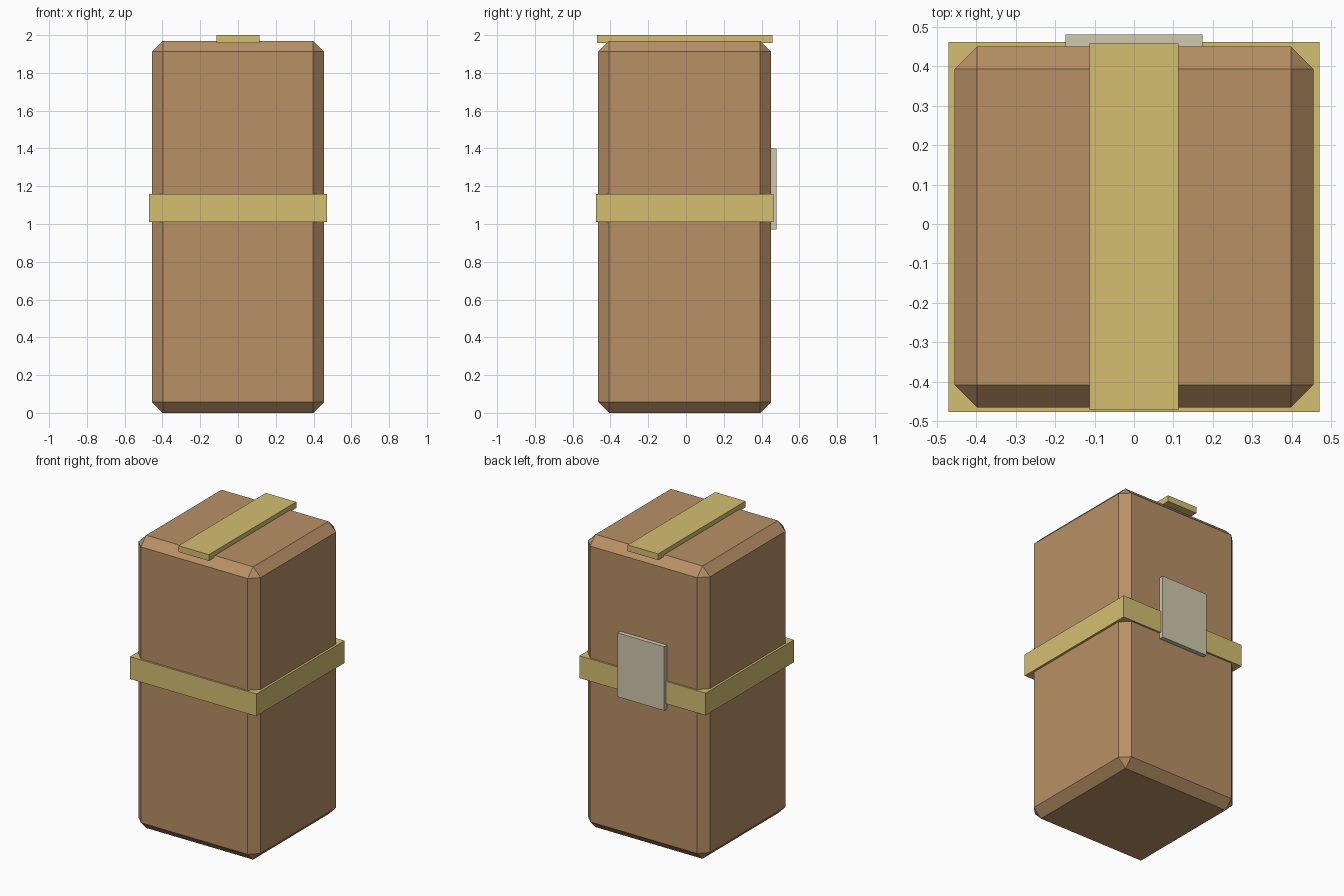
import bpy

cube = bpy.data.objects.get("Cube")
if cube:
    bpy.data.objects.remove(cube, do_unlink=True)


def material(name, colour):
    m = bpy.data.materials.new(name)
    m.use_nodes = True
    m.diffuse_color = (*colour, 1)
    m.node_tree.nodes["Principled BSDF"].inputs["Base Color"].default_value = (*colour, 1)
    return m


def box(name, low, high, mat, bevel=0):
    centre = [(a + b) / 2 for a, b in zip(low, high)]
    bpy.ops.mesh.primitive_cube_add(size=1, location=centre)
    ob = bpy.context.object
    ob.name = name
    ob.scale = [b - a for a, b in zip(low, high)]
    bpy.ops.object.transform_apply(location=False, rotation=False, scale=True)
    ob.data.materials.append(mat)
    if bevel:
        mod = ob.modifiers.new("chamfer", "BEVEL")
        mod.width = bevel
        mod.segments = 1
    return ob


cardboard = material("cardboard brown", (0.48, 0.28, 0.13))
tape = material("tape yellow", (0.66, 0.52, 0.165))
paper = material("label paper", (0.64, 0.58, 0.43))

# Chamfered carton
box("carton", (-0.455, -0.465, 0), (0.455, 0.45, 1.97), cardboard, 0.057)

# Tape around the middle and across the lid
box("tape_band", (-0.47, -0.477, 1.01), (0.47, 0.462, 1.16), tape)
box("lid_tape", (-0.113, -0.472, 1.958), (0.113, 0.458, 2.0), tape)

# Label on the back
box("back_label", (-0.174, 0.445, 0.97), (0.174, 0.48, 1.4), paper)
